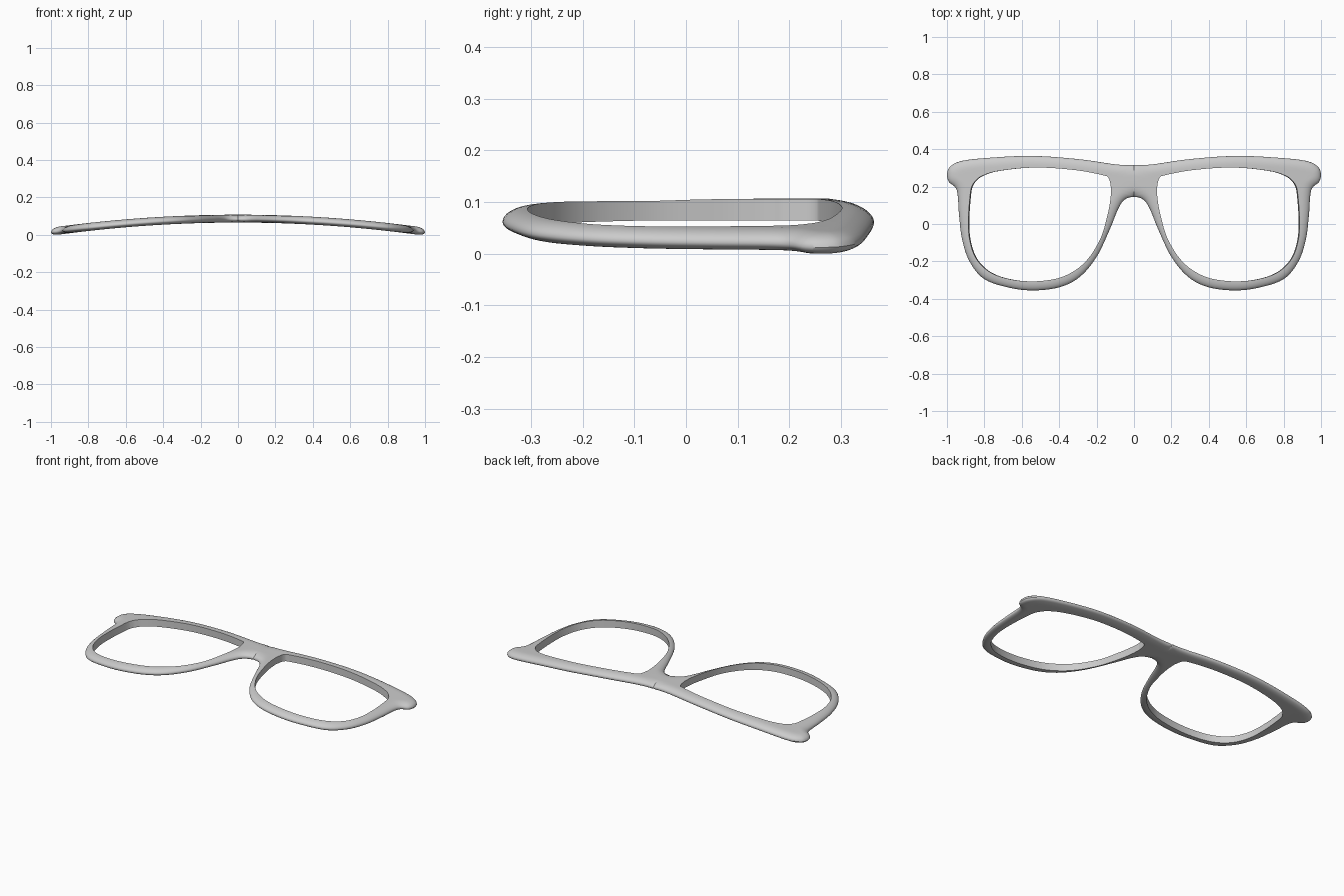
import bpy
import bmesh
from mathutils import Vector
from mathutils.geometry import intersect_point_line

default_cube = bpy.data.objects.get("Cube")
if default_cube:
    bpy.data.objects.remove(default_cube, do_unlink=True)

# Half frame seen from above: outer rim point paired with a lens opening point
RIM_PAIRS = [
    ((0, .315), (.135, .245)), ((.1, .319), (.17, .262)),
    ((.3, .347), (.32, .289)), ((.55, .364), (.53, .302)),
    ((.8, .352), (.72, .284)), ((.93, .335), (.81, .257)),
    ((.985, .305), (.845, .23)), ((1, .265), (.86, .21)),
    ((.99, .225), (.868, .19)), ((.948, .18), (.874, .15)),
    ((.936, .05), (.882, .04)), ((.92, -.08), (.877, -.08)),
    ((.88, -.2), (.84, -.187)), ((.8, -.295), (.76, -.262)),
    ((.66, -.342), (.636, -.3)), ((.53, -.355), (.5, -.305)),
    ((.395, -.337), (.37, -.278)), ((.29, -.283), (.26, -.203)),
    ((.2, -.176), (.18, -.08)), ((.13, -.03), (.14, .053)),
    ((.085, .08), (.126, .13)), ((.05, .13), (.123, .17)),
    ((0, .145), (.123, .195)),
]
STEPS = 6           # samples between neighbouring control points
ROWS = 10           # rows of faces from the outer rim to the lens opening
HALF_THICKNESS = .021
CURVATURE = .07     # how far the ends sweep down from the bridge


def spline_point(a, b, c, d, t):
    """Smooth curve from b to c that passes through its control points."""
    return .5 * (2 * b + (c - a) * t + (2 * a - 5 * b + 4 * c - d) * t ** 2
                 + (3 * b - a - 3 * c + d) * t ** 3)


def sample(points, segments):
    """Sample the given number of segments; points has one extra at each end."""
    return [spline_point(*points[i:i + 4], step / STEPS)
            for i in range(segments) for step in range(STEPS)]


def mirrored(point):
    return Vector((-point.x, point.y))


outer = [Vector(pair[0]) for pair in RIM_PAIRS]
inner = [Vector(pair[1]) for pair in RIM_PAIRS]
count = len(RIM_PAIRS)

# The outer path runs from bridge top to bridge bottom, then closes on the centre line
rim = sample([mirrored(outer[1])] + outer + [mirrored(outer[-2])], count - 1)
rim_edge = rim + [outer[-1]]
rim_loop = rim + [outer[-1].lerp(outer[0], s / STEPS) for s in range(STEPS)]
lens_loop = sample([inner[-1]] + inner + inner[:2], count)


def rim_distance(point):
    best = 1.0
    for a, b in zip(rim_edge, rim_edge[1:]):
        nearest, along = intersect_point_line(point, a, b)
        nearest = a.lerp(b, min(max(along, 0), 1))
        best = min(best, (point - nearest).length)
    return best


def rounded(distance, radius):
    """Quarter round profile that rises from the rim and then stays flat."""
    return max(0, 1 - (1 - min(distance / radius, 1)) ** 2) ** .5


def place(point, offset):
    """Lift a flat point onto the bowed frame, offset along its normal."""
    x = point.x + offset * 2 * CURVATURE * point.x
    return (x, point.y, .094 - CURVATURE * point.x ** 2 + offset)


bm = bmesh.new()
top_rows, bottom_rows = [], []
for row in range(ROWS + 1):
    mix = (row / ROWS) ** 1.7
    top, bottom = [], []
    for outside, inside in zip(rim_loop, lens_loop):
        point = outside.lerp(inside, mix)
        distance = rim_distance(point)
        edge = -.004
        up = edge + (HALF_THICKNESS - edge) * rounded(distance, .05)
        down = edge - (HALF_THICKNESS + edge) * rounded(distance, .04)
        top.append(bm.verts.new(place(point, up)))
        bottom.append(bm.verts.new(place(point, down)))
    top_rows.append(top)
    bottom_rows.append(bottom)

# Front and back skins, then the straight wall of the lens opening
strips = list(zip(top_rows, top_rows[1:])) + list(zip(bottom_rows, bottom_rows[1:]))
strips.append((top_rows[-1], bottom_rows[-1]))
for first, second in strips:
    for i in range(len(first)):
        j = (i + 1) % len(first)
        bm.faces.new((first[i], first[j], second[j], second[i]))
bmesh.ops.remove_doubles(bm, verts=bm.verts, dist=.0001)

# Mirror the half across the bridge
whole = bm.verts[:] + bm.edges[:] + bm.faces[:]
copy = bmesh.ops.duplicate(bm, geom=whole)["geom"]
for vert in copy:
    if isinstance(vert, bmesh.types.BMVert):
        vert.co.x = -vert.co.x
bmesh.ops.remove_doubles(bm, verts=bm.verts, dist=.0001)
bmesh.ops.recalc_face_normals(bm, faces=bm.faces)

lowest = min(vert.co.z for vert in bm.verts)
bmesh.ops.translate(bm, verts=bm.verts, vec=(0, 0, -lowest))

mesh = bpy.data.meshes.new("eyeglass_frame")
bm.to_mesh(mesh)
bm.free()
frame = bpy.data.objects.new("eyeglass_frame", mesh)
bpy.context.collection.objects.link(frame)

# One plain grey material
grey = bpy.data.materials.new("light_grey")
grey.use_nodes = True
colour = (.6, .6, .6, 1)
grey.diffuse_color = colour
grey.node_tree.nodes["Principled BSDF"].inputs["Base Color"].default_value = colour
mesh.materials.append(grey)

bpy.ops.object.select_all(action="DESELECT")
frame.select_set(True)
bpy.context.view_layer.objects.active = frame
bpy.ops.object.shade_smooth_by_angle(angle=.7)
